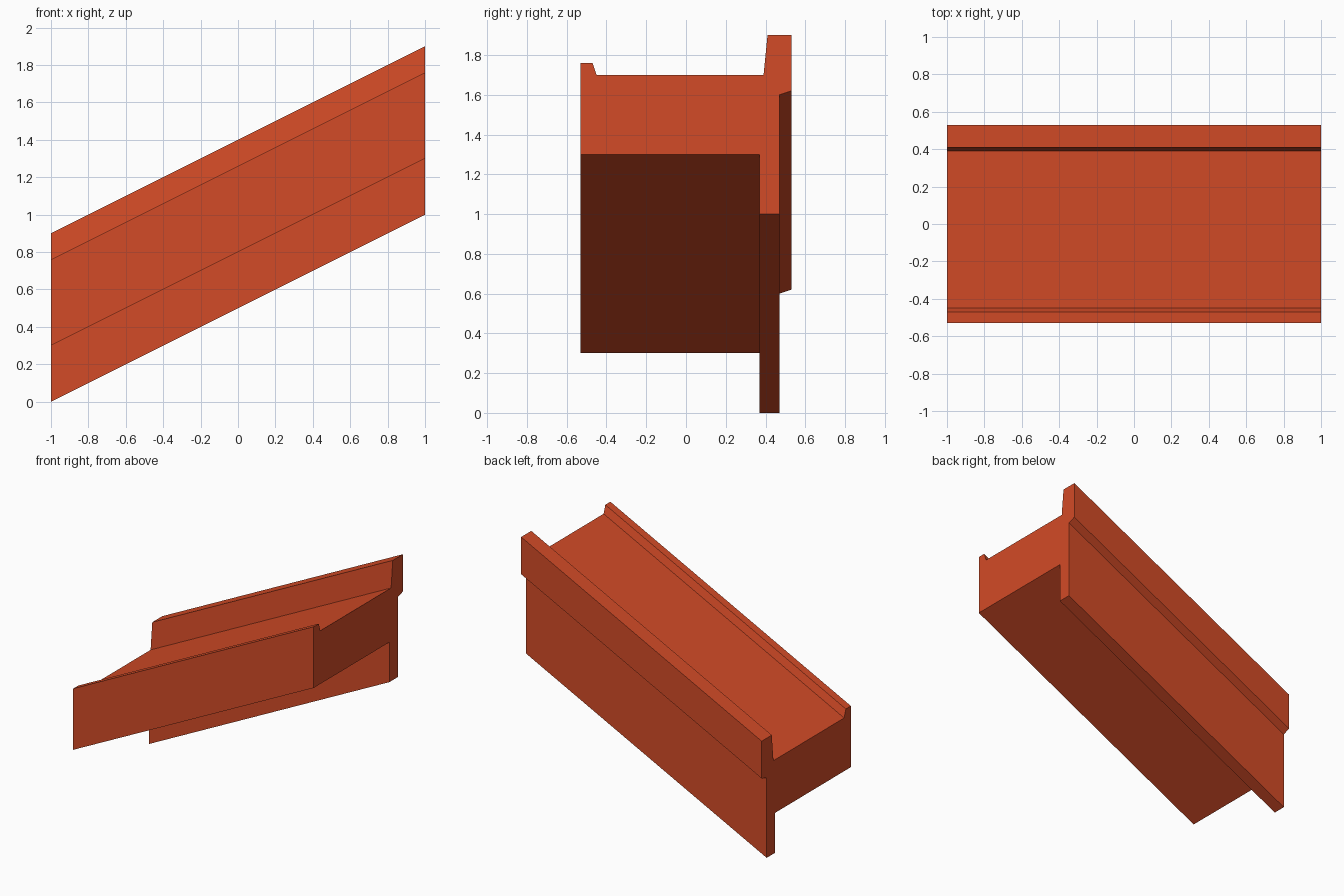
import bpy
import bmesh
from mathutils import Vector

cube = bpy.data.objects.get("Cube")
if cube:
    bpy.data.objects.remove(cube, do_unlink=True)

# Single painted colour
paint = bpy.data.materials.new("orange_red")
paint.use_nodes = True
colour = (0.65, 0.07, 0.02, 1)
paint.diffuse_color = colour
paint.node_tree.nodes["Principled BSDF"].inputs["Base Color"].default_value = colour

# Cross-section (y, z) at the low end: front lip, channel floor, tall back rail, hanging skirt
profile = [(-0.53, 0.30), (0.37, 0.30), (0.37, 0.0), (0.47, 0.0),
           (0.47, 0.60), (0.53, 0.62), (0.53, 0.90), (0.41, 0.90),
           (0.39, 0.70), (-0.45, 0.70), (-0.47, 0.76), (-0.53, 0.76)]

# Sweep the section up the slope, keeping both ends vertical
bm = bmesh.new()
end = bm.faces.new([bm.verts.new((-1, y, z)) for y, z in profile])
swept = bmesh.ops.extrude_face_region(bm, geom=[end], use_keep_orig=True)
new_verts = [g for g in swept["geom"] if isinstance(g, bmesh.types.BMVert)]
bmesh.ops.translate(bm, verts=new_verts, vec=Vector((2, 0, 1)))
bmesh.ops.recalc_face_normals(bm, faces=bm.faces)

mesh = bpy.data.meshes.new("sloped_channel_beam")
bm.to_mesh(mesh)
bm.free()
mesh.materials.append(paint)
beam = bpy.data.objects.new("sloped_channel_beam", mesh)
bpy.context.collection.objects.link(beam)
